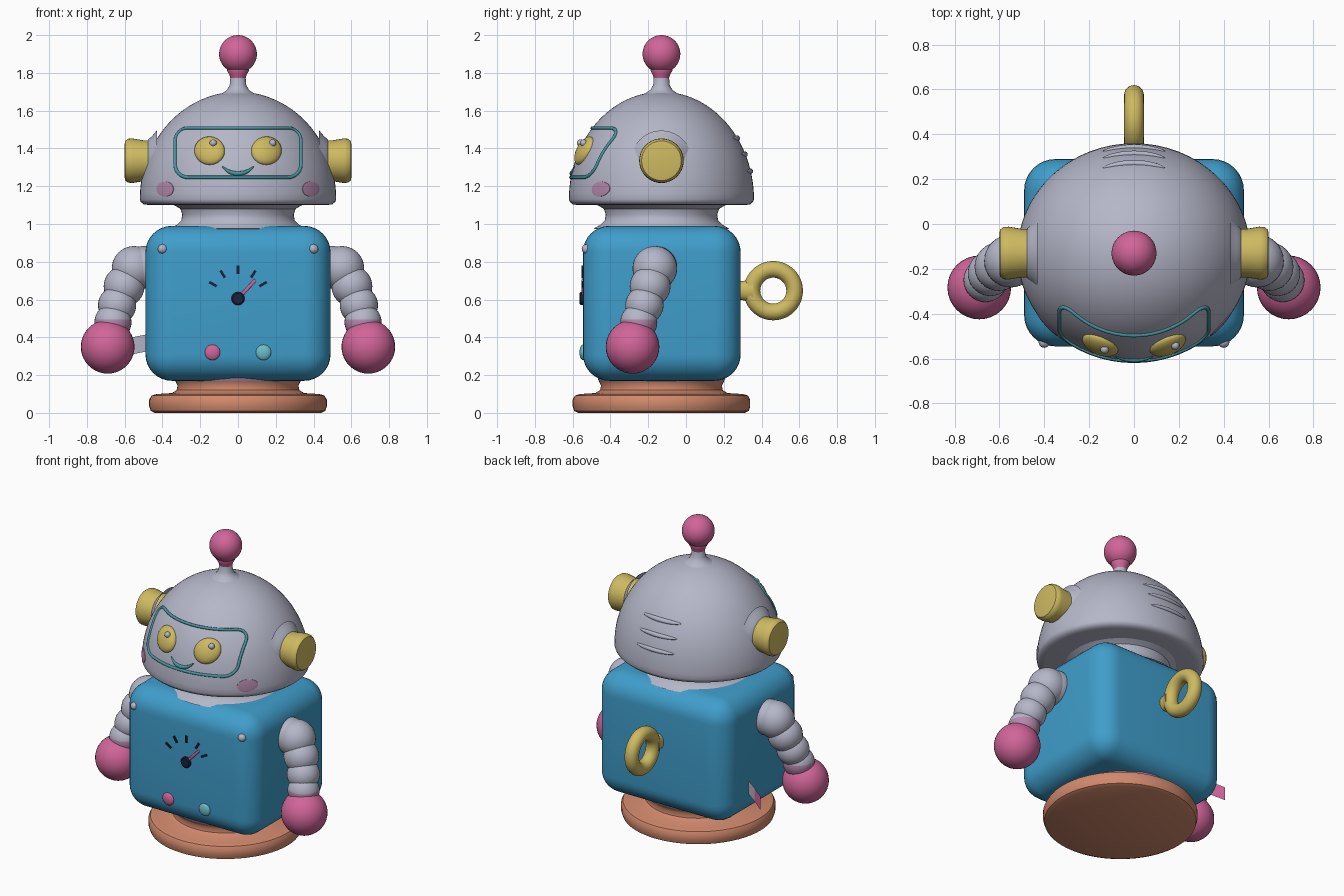
import bpy, bmesh, math
from mathutils import Vector, Matrix

cube = bpy.data.objects.get("Cube")
if cube:
    bpy.data.objects.remove(cube)

CY = -0.13                    # depth of the robot's main axis
DOME = (0.52, 0.49, 0.57)     # head radii
DOME_Z = 1.13


def material(name, *rgb):
    m = bpy.data.materials.new(name)
    m.use_nodes = True
    col = (*rgb, 1)
    m.diffuse_color = col
    m.node_tree.nodes["Principled BSDF"].inputs["Base Color"].default_value = col
    return m


grey = material("metal grey", .46, .47, .58)
blue = material("body blue", .05, .34, .60)
pink = material("pink", .64, .13, .32)
yellow = material("key yellow", .62, .49, .12)
orange = material("base orange", .64, .25, .15)
teal = material("dark teal", .06, .30, .35)
aqua = material("light aqua", .15, .50, .57)
navy = material("navy", .012, .015, .045)
mauve = material("mauve", .46, .25, .42)


def finish(name, bm, *mats, angle=40):
    """Turn a bmesh into a smooth shaded object."""
    bmesh.ops.remove_doubles(bm, verts=bm.verts, dist=1e-5)
    bmesh.ops.recalc_face_normals(bm, faces=bm.faces)
    me = bpy.data.meshes.new(name)
    for f in bm.faces:
        f.smooth = True
    bm.to_mesh(me)
    bm.free()
    me.set_sharp_from_angle(angle=math.radians(angle))
    for m in mats:
        me.materials.append(m)
    ob = bpy.data.objects.new(name, me)
    bpy.context.collection.objects.link(ob)
    return ob


def lathe(name, profile, mats, matrix=None, steps=64):
    """Spin (radius, height) points around z, then place the result."""
    bm = bmesh.new()
    vs = [bm.verts.new((r, 0, z)) for r, z in profile]
    es = [bm.edges.new(p) for p in zip(vs, vs[1:])]
    bmesh.ops.spin(bm, geom=vs + es, axis=(0, 0, 1), cent=(0, 0, 0),
                   angle=math.tau, steps=steps, use_merge=True)
    bm.transform(matrix or Matrix.Translation((0, CY, 0)))
    return finish(name, bm, *mats)


def ball(name, loc, r, mat, scale=(1, 1, 1)):
    bm = bmesh.new()
    bmesh.ops.create_uvsphere(bm, u_segments=32, v_segments=20, radius=r)
    bm.transform(Matrix.Translation(loc) @ Matrix.Diagonal((*scale, 1)))
    return finish(name, bm, mat)


def box(name, size, matrix, mat, bevel=0, segments=3):
    bm = bmesh.new()
    bmesh.ops.create_cube(bm, size=1)
    bm.transform(Matrix.Diagonal((*size, 1)))
    if bevel:
        bmesh.ops.bevel(bm, geom=bm.edges[:], offset=bevel, segments=segments,
                        profile=0.5, affect='EDGES')
    bm.transform(matrix)
    return finish(name, bm, mat)


def on_dome(x, z, side=-1, lift=0.0):
    """Point on the head above (x, z), on the front or back."""
    q = max(0, 1 - (x / DOME[0]) ** 2 - ((z - DOME_Z) / DOME[2]) ** 2)
    p = Vector((x, CY + side * DOME[1] * math.sqrt(q), z))
    n = Vector((x / DOME[0] ** 2, (p.y - CY) / DOME[1] ** 2,
                (z - DOME_Z) / DOME[2] ** 2)).normalized()
    return p + n * lift


def dome_patch(name, x, z, rx, rz, bulge, mat, side=-1, power=.5, rings=8, steps=36):
    """Domed oval following the head surface."""
    bm = bmesh.new()
    grid = []
    for i in range(rings + 1):
        t = math.sin(i / rings * math.pi / 2)
        lift = bulge * max(0, 1 - t * t) ** power - 0.002 * (i == rings)
        grid.append([bm.verts.new(on_dome(x + rx * t * math.cos(a), z + rz * t * math.sin(a), side, lift))
                     for a in (math.tau * k / steps for k in range(steps))])
    for a, b in zip(grid, grid[1:]):
        for k in range(steps):
            n = (k + 1) % steps
            bm.faces.new((a[k], a[n], b[n], b[k]))
    return finish(name, bm, mat)


def tube(name, points, radius, mat, cyclic=False, taper=None):
    cu = bpy.data.curves.new(name, 'CURVE')
    cu.dimensions = '3D'
    cu.bevel_depth = radius
    cu.bevel_resolution = 3
    cu.use_fill_caps = True
    sp = cu.splines.new('POLY')
    sp.points.add(len(points) - 1)
    for i, (sp_pt, p) in enumerate(zip(sp.points, points)):
        sp_pt.co = (*p, 1)
        sp_pt.radius = taper(i / (len(points) - 1)) if taper else 1
    sp.use_cyclic_u = cyclic
    sp.use_smooth = True
    cu.materials.append(mat)
    ob = bpy.data.objects.new(name, cu)
    bpy.context.collection.objects.link(ob)
    bpy.ops.object.select_all(action='DESELECT')
    ob.select_set(True)
    bpy.context.view_layer.objects.active = ob
    bpy.ops.object.convert(target='MESH')


def arc(cx, cz, r, a0, a1, n):
    for i in range(n + 1):
        a = math.radians(a0 + (a1 - a0) * i / n)
        yield cx + r * math.cos(a), cz + r * math.sin(a)


# Base, body and neck
lathe("base", [(0, 0), (.44, 0), (.462, .01), (.47, .035), (.47, .07), (.458, .092), (.43, .10),
               (.35, .105), (.325, .12), (.32, .145), (.33, .165), (0, .165)], [orange])
lathe("base_collar", [(.32, .15), (.325, .16), (.335, .175), (.34, .20), (0, .20)], [mauve])
box("body", (.98, .835, .82), Matrix.Translation((0, -.128, .58)), blue, .14, 8)
lathe("neck", [(0, .96), (.36, .975), (.325, .995), (.30, 1.02), (.295, 1.05), (.305, 1.08),
               (.33, 1.095), (.36, 1.11), (0, 1.11)], [grey])

# Head dome with rounded rim
profile = [(0, 1.10), (.90, 1.10), (.96, 1.104), (.99, 1.117)]
profile += [(math.cos(t), DOME_Z + DOME[2] * math.sin(t)) for t in (math.pi / 2 * i / 28 for i in range(28))]
profile.append((0, DOME_Z + DOME[2]))
lathe("head", profile, [grey], Matrix.Translation((0, CY, 0)) @ Matrix.Diagonal((DOME[0], DOME[1], 1, 1)))

# Antenna
lathe("antenna_rod", [(.13, 1.672), (.085, 1.692), (.058, 1.71), (.044, 1.735), (.04, 1.78)], [grey])
lathe("antenna_tip", [(.04, 1.77), (.046, 1.79), (.058, 1.812)] +
      [(r, z) for r, z in arc(0, 1.90, .10, -55, 90, 18)], [pink])

# Face: screen outline, eyes, smile and cheeks
outline = []
for cx, cz, a in ((.265, 1.44, 0), (-.265, 1.44, 90), (-.265, 1.315, 180), (.265, 1.315, 270)):
    outline += arc(cx, cz, .068, a, a + 90, 8)
fine = []
for p, q in zip(outline, outline[1:] + outline[:1]):
    n = max(1, round(math.dist(p, q) / .03))
    fine += [(p[0] + (q[0] - p[0]) * i / n, p[1] + (q[1] - p[1]) * i / n) for i in range(n)]
tube("screen_outline", [on_dome(x, z) for x, z in fine], .009, teal, cyclic=True)
tube("smile", [on_dome(x, z) for x, z in arc(0, 1.375, .108, 220, 320, 16)], .012, teal,
     taper=lambda t: .25 + .75 * math.sin(math.pi * t))
for s, side in ((1, "left"), (-1, "right")):
    dome_patch(side + "_eye", s * .15, 1.387, .08, .074, .032, yellow)
    px = s * .15 + .025
    ball(side + "_eye_glint", on_dome(px, 1.417, -1, .026), .019, grey)
    dome_patch(side + "_cheek", s * .385, 1.185, .045, .04, .004, mauve, power=.15)

# Vents on the back of the head
for i, z in enumerate((1.28, 1.37, 1.455)):
    dome_patch(f"vent_{i + 1}", 0, z, .14, .013, .012, grey, side=1)

# Ears, arms and bolts on both sides
joints = [(.50, -.16, .77, .113), (.55, -.165, .765, .118), (.603, -.19, .67, .108),
          (.64, -.22, .57, .101), (.662, -.25, .48, .098)]
for s, side in ((1, "left"), (-1, "right")):
    turn = Matrix.Translation((0, CY, 1.335)) @ Matrix.Rotation(s * math.pi / 2, 4, 'Y')
    lathe(side + "_ear", [(.108, .40), (.108, .50), (.118, .56), (.116, .582), (.105, .597),
                          (.09, .60), (0, .60)], [yellow], turn, 40)
    lathe(side + "_ear_collar", [(.16, .43), (.13, .455), (.113, .475), (.10, .48)], [grey], turn, 40)
    for i, (x, y, z, r) in enumerate(joints):
        arm = ball(f"{side}_arm_{i + 1}", (s * x, y, z), r, grey)
        arm.data.materials.append(mauve)
        for f in arm.data.polygons:
            f.material_index = int(f.center.z < .5)
    ball(side + "_hand", (s * .69, -.283, .35), .142, pink)
    ball(side + "_bolt", (s * .40, -.527, .868), .025, grey)

# Gauge on the chest
FRONT = -.5455
toward = Matrix.Rotation(math.pi / 2, 4, 'X')
lathe("gauge_hub", [(.035, 0), (.035, .012), (.028, .018), (0, .018)], [navy],
      Matrix.Translation((0, FRONT, .605)) @ toward, 32)
for i, a in enumerate((30, 58, 90, 122, 150)):
    spin = Matrix.Translation((0, FRONT, .605)) @ Matrix.Rotation(-math.radians(a), 4, 'Y')
    box(f"gauge_tick_{i + 1}", (.045, .014, .014), spin @ Matrix.Translation((.153, 0, 0)), navy)
needle = Matrix.Translation((0, FRONT, .605)) @ Matrix.Rotation(-math.radians(47), 4, 'Y')
box("gauge_needle", (.13, .018, .017), needle @ Matrix.Translation((.07, 0, 0)), pink, .004)

# Chest buttons
ball("right_button", (-.135, FRONT, .32), .041, pink, (1, .45, 1))
ball("left_button", (.135, FRONT, .32), .041, aqua, (1, .45, 1))

# Wind-up key on the back
bm = bmesh.new()
ring = [bm.verts.new((.113 + x, 0, z)) for x, z in arc(0, 0, .044, 0, 345, 23)]
edges = [bm.edges.new((ring[i], ring[i - 1])) for i in range(len(ring))]
bmesh.ops.spin(bm, geom=ring + edges, axis=(0, 0, 1), cent=(0, 0, 0), angle=math.tau, steps=48, use_merge=True)
bm.transform(Matrix.Translation((0, .462, .647)) @ Matrix.Rotation(math.pi / 2, 4, 'Y'))
finish("key_ring", bm, yellow)
lathe("key_stem", [(.05, .25), (.05, .30), (.058, .33), (.068, .355), (0, .36)], [yellow],
      Matrix.Translation((0, 0, .647)) @ Matrix.Rotation(-math.pi / 2, 4, 'X')
      @ Matrix.Diagonal((.75, 1, 1, 1)), 32)

# Small upright tab behind the right hand
bm = bmesh.new()
path = [(-.46, .018, .42), (-.56, .073, .40), (-.63, .11, .375)]
cols = [[bm.verts.new((x, y, z - d)) for d in (0, .09)] for x, y, z in path]
for k in range(2):
    bm.faces.new((cols[k][0], cols[k][1], cols[k + 1][1], cols[k + 1][0])).material_index = k
bmesh.ops.solidify(bm, geom=bm.faces[:], thickness=.006)
finish("side_tab", bm, grey, pink)
